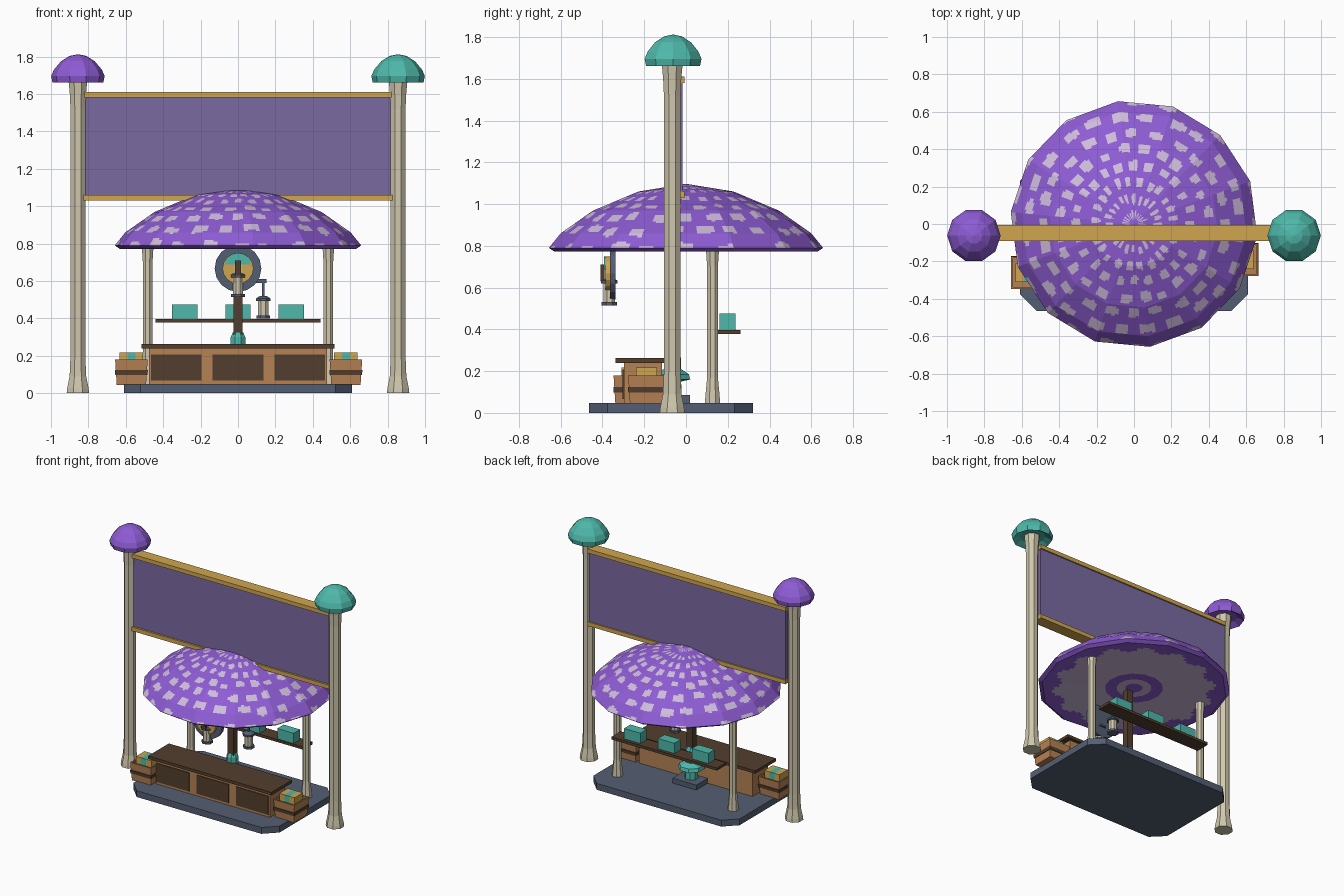
import bpy, bmesh, math, random
from mathutils import Vector

if "Cube" in bpy.data.objects:
    bpy.data.objects.remove(bpy.data.objects["Cube"])

random.seed(4)

def lin(c):
    c /= 255
    return c / 12.92 if c <= 0.04045 else ((c + 0.055) / 1.055) ** 2.4

def material(name, r, g, b):
    m = bpy.data.materials.new(name)
    m.diffuse_color = (lin(r), lin(g), lin(b), 1)
    m.use_nodes = True
    m.node_tree.nodes["Principled BSDF"].inputs["Base Color"].default_value = m.diffuse_color
    return m

PURPLE = material("purple", 142, 92, 212)
SPOT = material("pale_lilac", 206, 188, 220)
CLOTH = material("banner_violet", 122, 106, 160)
GOLD = material("gold", 208, 166, 80)
BONE = material("bone", 208, 200, 174)
WOOD = material("wood", 182, 130, 84)
DARK = material("dark_wood", 82, 62, 46)
SLATE = material("slate", 84, 95, 114)
TEAL = material("teal", 78, 184, 170)

def finish(name, bm, *mats):
    bmesh.ops.remove_doubles(bm, verts=bm.verts, dist=1e-5)
    bmesh.ops.recalc_face_normals(bm, faces=bm.faces)
    me = bpy.data.meshes.new(name)
    bm.to_mesh(me)
    bm.free()
    for m in mats:
        me.materials.append(m)
    ob = bpy.data.objects.new(name, me)
    bpy.context.collection.objects.link(ob)
    return ob

def box(name, x0, x1, y0, y1, z0, z1, mat, taper=0.0, hollow=None):
    """Box from limits; taper shrinks the bottom, hollow=(wall, depth) opens the top."""
    bm = bmesh.new()
    bmesh.ops.create_cube(bm, size=1)
    cx, cy = (x0 + x1) / 2, (y0 + y1) / 2
    for v in bm.verts:
        k = 1 - taper if v.co.z < 0 else 1
        v.co = (cx + v.co.x * (x1 - x0) * k, cy + v.co.y * (y1 - y0) * k,
                z0 + (v.co.z + 0.5) * (z1 - z0))
    if hollow:
        top = max(bm.faces, key=lambda f: f.calc_center_median().z)
        bmesh.ops.inset_region(bm, faces=[top], thickness=hollow[0])
        new = bmesh.ops.extrude_discrete_faces(bm, faces=[top])["faces"][0]
        bmesh.ops.translate(bm, verts=new.verts, vec=(0, 0, -hollow[1]))
    return finish(name, bm, mat)

def lathe(name, profile, n, x, y, mat, phase=0.0):
    """Flat sided turned shape from (radius, height) points."""
    bm = bmesh.new()
    rings = []
    for r, z in profile:
        rings.append([bm.verts.new((x + r * math.cos(phase + 2 * math.pi * i / n),
                                    y + r * math.sin(phase + 2 * math.pi * i / n), z))
                      for i in range(n)])
    for a, b in zip(rings, rings[1:]):
        for i in range(n):
            j = (i + 1) % n
            bm.faces.new((a[i], a[j], b[j], b[i]))
    for ring, (r, z) in ((rings[0], profile[0]), (rings[-1], profile[-1])):
        if r > 0:
            bm.faces.new(ring)
    return finish(name, bm, mat)

def disc(name, x, z, r, y0, y1, n, mat, a0=0.0, a1=2 * math.pi):
    """Upright disc or disc segment facing the front."""
    bm = bmesh.new()
    full = a1 - a0 > 6.28
    angles = [a0 + (a1 - a0) * i / (n if full else n - 1) for i in range(n)]
    f = bm.faces.new([bm.verts.new((x + r * math.cos(a), y0, z + r * math.sin(a))) for a in angles])
    ext = bmesh.ops.extrude_face_region(bm, geom=[f])["geom"]
    bmesh.ops.translate(bm, vec=(0, y1 - y0, 0), verts=[g for g in ext if isinstance(g, bmesh.types.BMVert)])
    if f.is_valid is False:
        bm.faces.new([v for v in bm.verts if abs(v.co.y - y0) < 1e-6])
    return finish(name, bm, mat)

# platform with cut corners
bm = bmesh.new()
c = 0.09
pts = [(-.61, -.465 + c), (-.61 + c, -.465), (.61 - c, -.465), (.61, -.465 + c),
       (.61, .322 - c), (.61 - c, .322), (-.61 + c, .322), (-.61, .322 - c)]
lo = [bm.verts.new((x, y, 0)) for x, y in pts]
hi = [bm.verts.new((x, y, .048)) for x, y in pts]
bm.faces.new(lo)
bm.faces.new(hi)
for i in range(8):
    j = (i + 1) % 8
    bm.faces.new((lo[i], lo[j], hi[j], hi[i]))
finish("platform", bm, SLATE)

# canopy: 14 flat sides, finely cut so the spots can be coloured by rule
SIDES, SUB, PH = 14, 12, math.radians(20.2)
top_profile = [(0, 1.097), (.23, 1.06), (.45, .968), (.605, .86), (.662, .79)]
under_profile = [(.662, .79), (.635, .772), (.54, .775), (0, .778)]

def densify(profile, step):
    out = [profile[0]]
    for a, b in zip(profile, profile[1:]):
        k = max(1, round(math.dist(a, b) / step))
        out += [(a[0] + (b[0] - a[0]) * i / k, a[1] + (b[1] - a[1]) * i / k) for i in range(1, k + 1)]
    return out

upper = densify(top_profile, .013)
prof = upper + densify(under_profile, .02)[1:]
bm = bmesh.new()
N = SIDES * SUB
grid = []
for r, z in prof:
    row = []
    for i in range(N):
        s, t = divmod(i, SUB)
        p = [Vector((math.cos(PH + 2 * math.pi * (s + k) / SIDES), math.sin(PH + 2 * math.pi * (s + k) / SIDES), 0)) * r for k in (0, 1)]
        q = p[0].lerp(p[1], t / SUB)
        row.append(bm.verts.new((q.x, q.y, z)))
    grid.append(row)
CELLS = 24
jit = {(a, b): [random.uniform(-.14, .14) for _ in range(2)] + [random.uniform(.22, .31) for _ in range(2)]
       for a in range(CELLS) for b in range(12)}
for k in range(len(prof) - 1):
    for i in range(N):
        j = (i + 1) % N
        f = bm.faces.new((grid[k][i], grid[k][j], grid[k + 1][j], grid[k + 1][i]))
        m = f.calc_center_median()
        r, ang = math.hypot(m.x, m.y), math.atan2(m.y, m.x) % (2 * math.pi)
        if k < len(upper) - 1:          # staggered spots on top
            v = r / .088
            b = int(v)
            u = (ang / (2 * math.pi) * CELLS + .5 * (b % 2)) % CELLS
            ju, jv, ru, rv = jit[int(u), b]
            du, dv = (u % 1 - .5 - ju) / ru, (v % 1 - .5 - jv) / rv
            f.material_index = int(du ** 4 + dv ** 4 < 1 and r > .03)
        else:                           # scalloped pale gill ring below
            edge = .53 + .025 * (1 if math.sin(ang * 14) > 0 else -1)
            f.material_index = int(.19 < r < edge or .06 < r < .12)
finish("canopy", bm, PURPLE, SPOT)

# tall posts, mushroom caps and slim back posts
for s, side, cap in ((-1, "left", PURPLE), (1, "right", TEAL)):
    lathe(side + "_tall_post", [(.065, 0), (.062, .025), (.048, .09), (.043, .2), (.043, 1.52),
                                (.047, 1.6), (.053, 1.66), (.053, 1.69)], 8, s * .856, -.066, BONE, math.pi / 8)
    lathe(side + "_post_cap", [(0, 1.69), (.09, 1.685), (.136, 1.66), (.143, 1.695), (.128, 1.73), (.09, 1.775),
                               (.045, 1.803), (0, 1.812)], 10, s * .856, -.062, cap)
    lathe(side + "_back_post", [(.04, .048), (.036, .09), (.028, .17), (.028, .7), (.034, .785)],
          8, s * .483, .127, BONE, math.pi / 8)

# banner between two beams
box("banner", -.82, .82, -.078, -.016, 1.05, 1.59, CLOTH)
box("banner_top_beam", -.825, .825, -.092, -.006, 1.58, 1.61, GOLD)
box("banner_bottom_beam", -.825, .825, -.092, -.006, 1.03, 1.06, GOLD)

# counter with three front panels
box("counter_body", -.475, .475, -.298, -.115, .048, .242, WOOD)
box("counter_top", -.515, .515, -.337, -.09, .24, .262, DARK)
for i in (-1, 0, 1):
    box("counter_panel", i * .33 - .135, i * .33 + .135, -.305, -.297, .067, .207, DARK)

# crates with bands and goods
for side, cx, cy in (("left", -.57, -.26), ("right", .577, -.19)):
    h = .087
    box(side + "_crate", cx - h, cx + h, cy - h, cy + h, .044, .18, WOOD, .1, (.014, .03))
    box(side + "_crate_band", cx - h - .001, cx + h + .001, cy - h - .001, cy + h + .001, .098, .123, DARK, .02, (.012, .024))
    for k, mat in ((-1, GOLD), (0, TEAL), (1, GOLD)):
        box(side + "_crate_goods", cx + k * .042 - .021, cx + k * .042 + .021,
            cy - .05, cy + .05, .15, .218, mat)

# back shelf and boxes
box("back_shelf", -.44, .44, .152, .26, .377, .397, DARK)
for x in (-.284, 0, .284):
    box("shelf_box", x - .068, x + .068, .16, .236, .397, .475, TEAL)

# central pole in a teal stand
PY = -.065
box("stand_base", -.1, .1, PY - .06, PY + .085, .048, .085, SLATE)
lathe("stand_body", [(.05, .048), (.045, .15), (.093, .16), (.085, .185), (.045, .21), (.042, .3), (.03, .325)],
      8, 0, PY, TEAL, math.pi / 8)
box("centre_pole", -.025, .025, PY - .025, PY + .025, .3, .79, DARK)

# hanging lanterns
def lantern(name, x, y, z, h):
    lathe(name + "_glass", [(.03, z + .015), (.03, z + h - .015)], 8, x, y, BONE, math.pi / 8)
    lathe(name + "_base", [(.04, z), (.04, z + .016)], 8, x, y, SLATE, math.pi / 8)
    lathe(name + "_lid", [(.043, z + h - .018), (.043, z + h - .004), (.02, z + h + .01)], 8, x, y, SLATE, math.pi / 8)

lantern("front_lantern", 0, -.367, .515, .122)
box("front_lantern_hook", -.016, .016, -.41, -.37, .63, .71, DARK)
lantern("side_lantern", .135, PY, .398, .112)
box("lantern_arm", .02, .153, PY - .014, PY + .014, .588, .61, SLATE)
box("side_lantern_rod", .129, .141, PY - .006, PY + .006, .5, .59, SLATE)

# round sign with a mushroom emblem
disc("sign_plate", 0, .667, .125, -.365, -.338, 16, SLATE)
disc("sign_gold_disc", 0, .667, .083, -.385, -.364, 16, GOLD)
disc("sign_emblem_cap", 0, .68, .07, -.393, -.384, 9, TEAL, .1, math.pi - .1)
box("sign_emblem_stem", -.02, .02, -.391, -.384, .63, .69, BONE)
